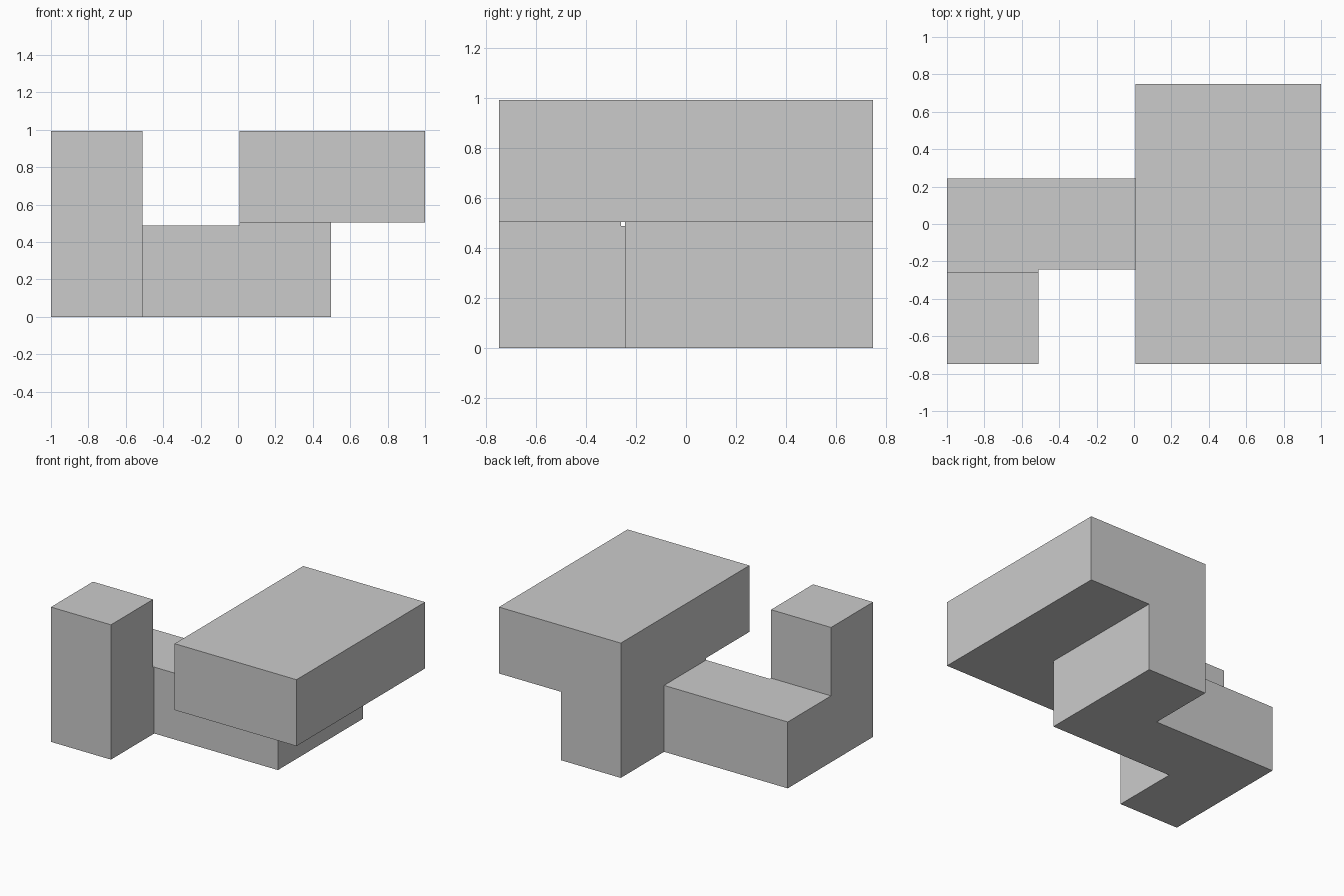
import bpy

if "Cube" in bpy.data.objects:
    bpy.data.objects.remove(bpy.data.objects["Cube"])

C = 0.50375          # grid cell of the puzzle piece
G = 0.0075           # clearance on every outer face
TOP = 2 * C - 2 * G
STEP = C - 2 * G     # height of the low bar


def box(name, x, y, z):
    """Axis-aligned box from (min, max) ranges."""
    bpy.ops.mesh.primitive_cube_add(size=1, location=[(a + b) / 2 for a, b in (x, y, z)])
    ob = bpy.context.object
    ob.name = name
    ob.scale = [b - a for a, b in (x, y, z)]
    bpy.ops.object.transform_apply(location=True, rotation=False, scale=True)
    return ob


XL, XR = -2 * C + G, 2 * C - G
YF, YB = -1.5 * C + G, 1.5 * C - G
BAR_F, BAR_B = -0.5 * C + G, 0.5 * C - G

# Low bar joining the two ends
piece = box("puzzle_piece", (XL, C - G), (BAR_F, BAR_B), (0, STEP))
parts = [
    # Stem under the slab
    box("stem", (G, C - G), (BAR_F, YB), (0, TOP)),
    # Wide upper slab
    box("slab", (G, XR), (YF, YB), (C, TOP)),
    # Foot reaching forward from the bar, then the tall post on it
    box("foot", (XL, -C - G), (YF, BAR_B), (0, STEP)),
    box("post", (XL, -C - G), (YF, -0.5 * C - G), (0, TOP)),
]

# Fuse everything into one solid
bpy.ops.object.select_all(action='DESELECT')
bpy.context.view_layer.objects.active = piece
piece.select_set(True)
for part in parts:
    mod = piece.modifiers.new("join_" + part.name, 'BOOLEAN')
    mod.operation = 'UNION'
    mod.solver = 'EXACT'
    mod.object = part
    bpy.ops.object.modifier_apply(modifier=mod.name)
    bpy.data.objects.remove(part, do_unlink=True)
